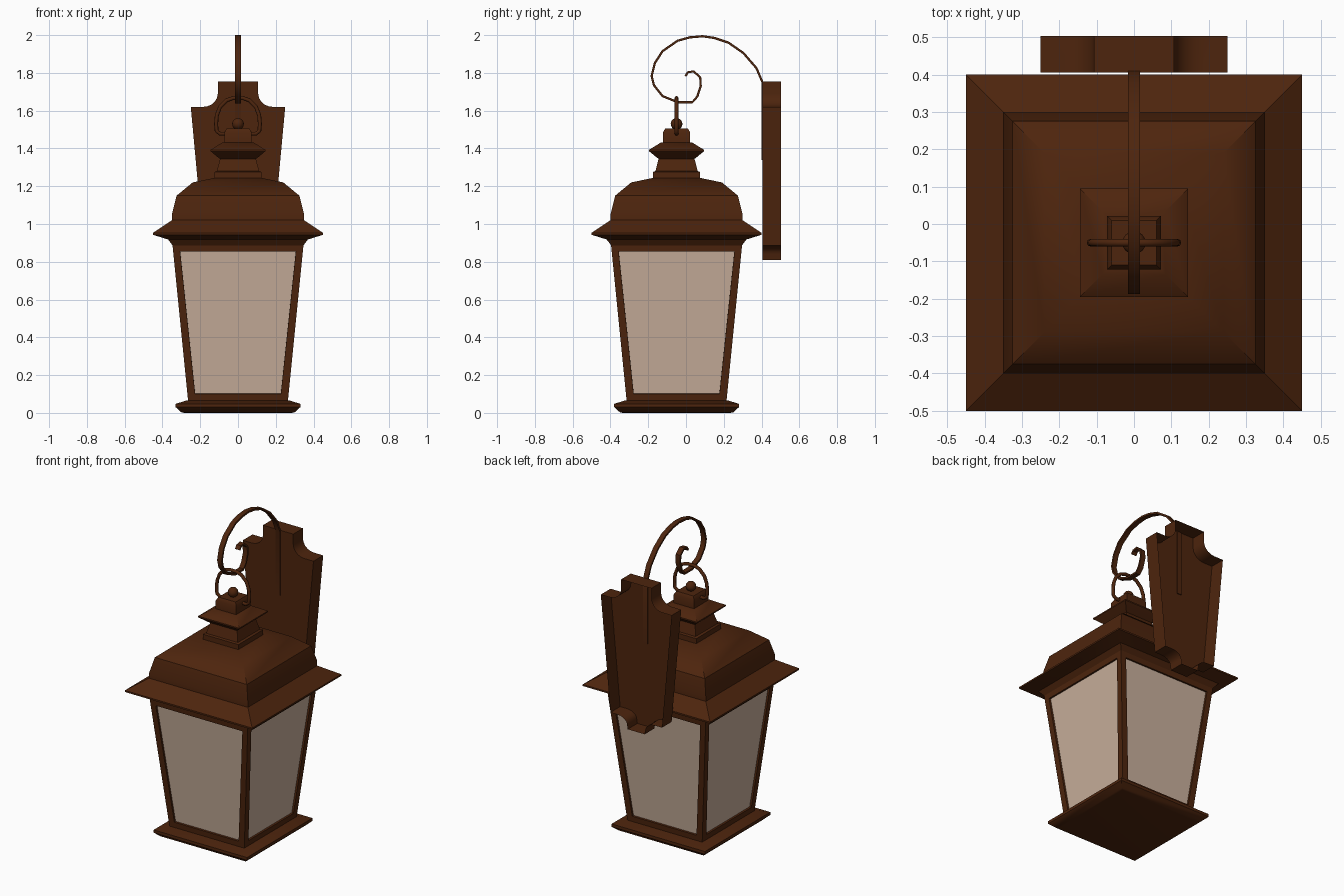
import bpy, bmesh, math
from mathutils import Vector

if "Cube" in bpy.data.objects:
    bpy.data.objects.remove(bpy.data.objects["Cube"])

CY = -0.05  # lantern axis in y


def material(name, rgb):
    m = bpy.data.materials.new(name)
    m.diffuse_color = (*rgb, 1)
    m.use_nodes = True
    m.node_tree.nodes["Principled BSDF"].inputs["Base Color"].default_value = m.diffuse_color
    return m


BRONZE = material("dark bronze", (0.075, 0.018, 0.004))
GLASS = material("frosted glass", (0.58, 0.43, 0.33))


def finish(name, bm, angle=35, recalc=True):
    if recalc:
        bmesh.ops.recalc_face_normals(bm, faces=bm.faces)
    me = bpy.data.meshes.new(name)
    bm.to_mesh(me)
    bm.free()
    ob = bpy.data.objects.new(name, me)
    bpy.context.collection.objects.link(ob)
    me.materials.append(BRONZE)
    me.materials.append(GLASS)
    bpy.ops.object.select_all(action='DESELECT')
    ob.select_set(True)
    bpy.context.view_layer.objects.active = ob
    bpy.ops.object.shade_smooth_by_angle(angle=math.radians(angle))
    return ob


def bridge(bm, a, b, closed=True):
    n = len(a)
    for i in range(n if closed else n - 1):
        j = (i + 1) % n
        bm.faces.new((a[i], a[j], b[j], b[i]))


def square_loft(profile):
    """Stack of squares from (half width, z) pairs, capped at both ends."""
    bm = bmesh.new()
    rings = [[bm.verts.new((sx * h, CY + sy * h, z))
              for sx, sy in ((-1, -1), (1, -1), (1, 1), (-1, 1))] for h, z in profile]
    for a, b in zip(rings, rings[1:]):
        bridge(bm, a, b)
    bm.faces.new(rings[0][::-1])
    bm.faces.new(rings[-1])
    return bm


# Base tray, roof and chimney cap
finish("base_tray", square_loft([(.285, 0), (.3, .003), (.33, .03), (.33, .048), (.275, .065)]))
finish("roof", square_loft([(.345, .885), (.37, .918), (.45, .943), (.45, .953), (.35, 1.02),
                            (.35, 1.05), (.325, 1.15), (.24, 1.22), (.13, 1.243)]))
finish("chimney", square_loft([(.125, 1.235), (.125, 1.275), (.112, 1.28), (.095, 1.345),
                               (.105, 1.352), (.145, 1.385), (.145, 1.393), (.085, 1.43),
                               (.072, 1.432), (.072, 1.485), (.06, 1.505)]))

# Tapered body: side faces inset into glass panels
bm = square_loft([(.264, .06), (.347, .89)])
bmesh.ops.recalc_face_normals(bm, faces=bm.faces)
sides = [f for f in bm.faces if abs(f.normal.z) < .5]
bmesh.ops.inset_individual(bm, faces=sides, thickness=.055)
for f in bmesh.ops.inset_individual(bm, faces=sides, thickness=.0005, depth=-.012)["faces"]:
    f.material_index = 0
for f in sides:
    f.material_index = 1
finish("body_frame_with_glass", bm)

# Finial ball
bm = bmesh.new()
bmesh.ops.create_uvsphere(bm, u_segments=16, v_segments=10, radius=.031)
bmesh.ops.translate(bm, verts=bm.verts, vec=(0, CY, 1.53))
finish("finial", bm, 60)

# Hanging loop: round tube swept along a mirrored arch
half = [(.065, 1.478), (.095, 1.478), (.113, 1.492), (.116, 1.53), (.112, 1.575),
        (.095, 1.62), (.06, 1.655), (.025, 1.667)]
path = [Vector((x, CY, z)) for x, z in half]
path += [Vector((-p.x, p.y, p.z)) for p in reversed(path)]
bm = bmesh.new()
rings = []
for i, p in enumerate(path):
    t = (path[min(i + 1, len(path) - 1)] - path[max(i - 1, 0)]).normalized()
    side = Vector((0, 1, 0))
    up = t.cross(side)
    rings.append([bm.verts.new(p + .0105 * (math.cos(a) * side + math.sin(a) * up))
                  for a in (k * math.tau / 8 for k in range(8))])
for a, b in zip(rings, rings[1:]):
    bridge(bm, a, b)
bm.faces.new(rings[0])
bm.faces.new(rings[-1])
finish("hanging_loop", bm, 60)

# Scroll arm: flat strap following (y, z) points
scroll = [(.405, 1.34), (.405, 1.75), (.373, 1.825), (.304, 1.905), (.225, 1.96), (.15, 1.985),
          (.087, 1.994), (.02, 1.988), (-.045, 1.97), (-.124, 1.915), (-.165, 1.852),
          (-.182, 1.783), (-.17, 1.735), (-.124, 1.677), (-.045, 1.645), (.034, 1.645),
          (.06, 1.675), (.078, 1.73), (.075, 1.777), (.04, 1.808), (.01, 1.803), (-.003, 1.783)]
path = [Vector((0, y, z)) for y, z in scroll]
bm = bmesh.new()
rings = []
for i, p in enumerate(path):
    t = (path[min(i + 1, len(path) - 1)] - path[max(i - 1, 0)]).normalized()
    n = t.cross(Vector((1, 0, 0))) * .006
    x = Vector((.016, 0, 0))
    rings.append([bm.verts.new(p + q) for q in (x + n, n - x, -x - n, x - n)])
for a, b in zip(rings, rings[1:]):
    bridge(bm, a, b)
bm.faces.new(rings[0])
bm.faces.new(rings[-1])
finish("scroll_arm", bm)


# Wall plate: shell open at the back, with concave notched corners
def notch(cx, cz, rx, rz, a0, a1, n=5):
    return [(cx + rx * math.cos(math.radians(a0 + (a1 - a0) * k / n)),
             cz + rz * math.sin(math.radians(a0 + (a1 - a0) * k / n))) for k in range(n + 1)]


right = [(.107, 1.755)] + notch(.185, 1.69, .078, .07, 180, 270) + [(.25, 1.62), (.182, .885)]
right += notch(.135, .84, .07, .045, 90, 180) + [(.06, .81)]
outline = right + [(-x, z) for x, z in reversed(right)]
bm = bmesh.new()
front = [bm.verts.new((x, .405, z)) for x, z in outline]
back = [bm.verts.new((x, .503, z)) for x, z in outline]
bridge(bm, front, back)
# front face as strips across the mirrored outline
n = len(outline)
for i in range(len(right) - 1):
    bm.faces.new((front[i], front[i + 1], front[n - 2 - i], front[n - 1 - i]))
finish("wall_plate", bm)
